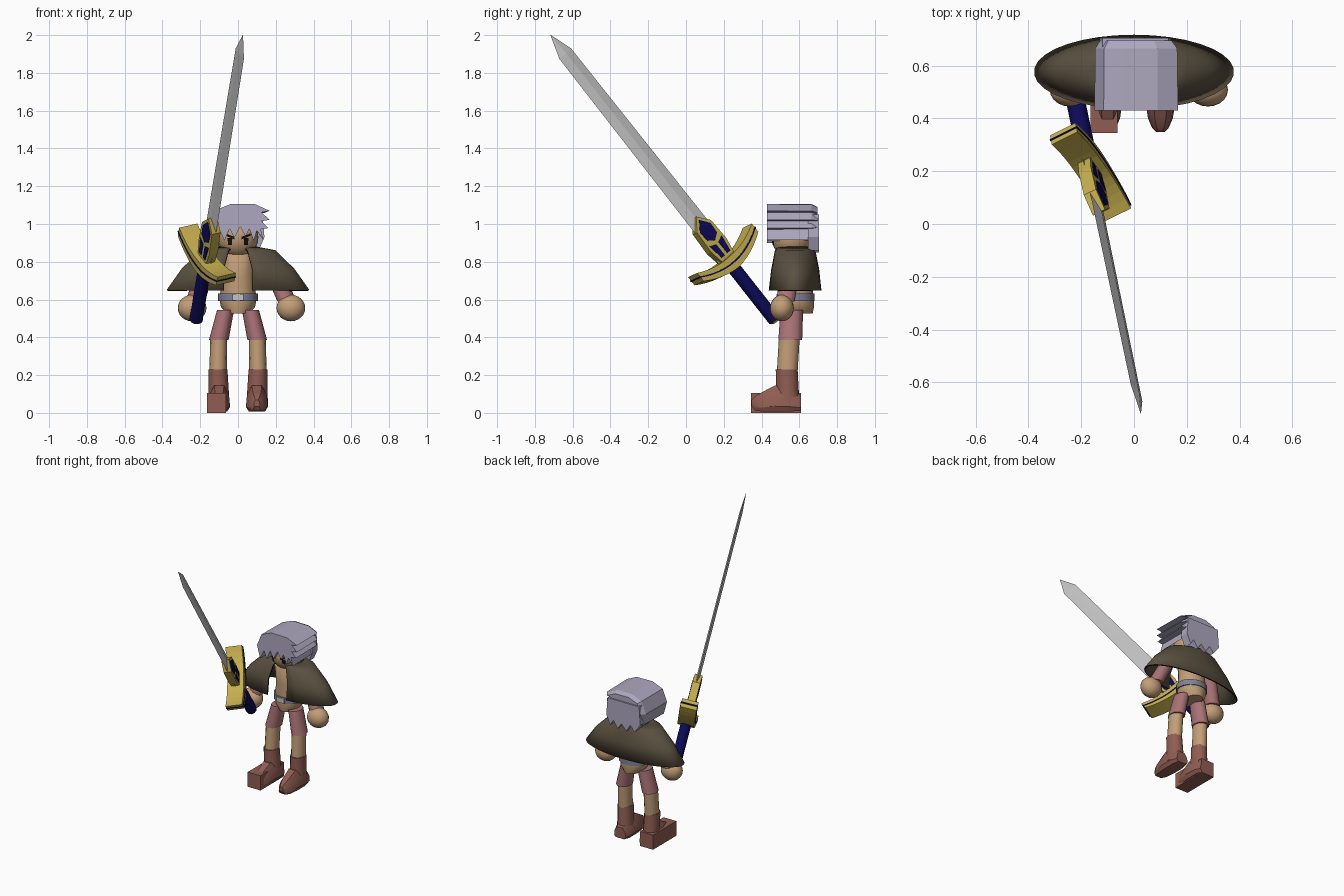
import bpy, bmesh, math
from mathutils import Vector, Matrix

if "Cube" in bpy.data.objects:
    bpy.data.objects.remove(bpy.data.objects["Cube"])


def material(name, r, g, b):
    m = bpy.data.materials.new(name)
    m.diffuse_color = (r, g, b, 1)
    m.use_nodes = True
    m.node_tree.nodes["Principled BSDF"].inputs["Base Color"].default_value = m.diffuse_color
    return m


STEEL = material("steel", .56, .56, .56)
GOLD = material("gold", .56, .43, .08)
SKIN = material("skin", .54, .34, .185)
HAIR = material("lavender_hair", .42, .39, .52)
BELT = material("grey_belt", .22, .22, .32)
CAPE = material("brown_cape", .10, .08, .05)
CLOTH = material("pink_cloth", .40, .17, .18)
LEATHER = material("boot_leather", .28, .11, .085)
BLUE = material("dark_blue", .004, .003, .10)
BLACK = material("black", .006, .005, .005)


def finish(name, bm, mat, smooth=None, matrix=None):
    bmesh.ops.recalc_face_normals(bm, faces=bm.faces)
    me = bpy.data.meshes.new(name)
    bm.to_mesh(me)
    bm.free()
    me.materials.append(mat)
    ob = bpy.data.objects.new(name, me)
    bpy.context.collection.objects.link(ob)
    if matrix:
        ob.matrix_world = matrix
    if smooth:
        bpy.ops.object.select_all(action='DESELECT')
        ob.select_set(True)
        bpy.context.view_layer.objects.active = ob
        bpy.ops.object.shade_smooth_by_angle(angle=math.radians(smooth))
    return ob


def loft(name, rings, mat, smooth=None, matrix=None, closed=True):
    """Skin a stack of equal-length rings; closed rings get end caps."""
    bm = bmesh.new()
    vs = [[bm.verts.new(p) for p in r] for r in rings]
    n = len(rings[0])
    for a, b in zip(vs, vs[1:]):
        for i in range(n if closed else n - 1):
            j = (i + 1) % n
            bm.faces.new((a[i], a[j], b[j], b[i]))
    if closed:
        bm.faces.new(vs[0])
        bm.faces.new(vs[-1])
    return finish(name, bm, mat, smooth, matrix)


def ring(cx, cy, z, rx, ry, n=16):
    return [(cx + rx * math.cos(2 * math.pi * i / n),
             cy + ry * math.sin(2 * math.pi * i / n), z) for i in range(n)]


def stack(name, sections, mat, n=16, matrix=None):
    return loft(name, [ring(*s, n) for s in sections], mat, 40, matrix)


def prism(name, profile, y0, y1, mat, matrix=None):
    return loft(name, [[(x, y, z) for x, z in profile] for y in (y0, y1)], mat, None, matrix)


def ball(name, c, r, mat):
    bm = bmesh.new()
    bmesh.ops.create_uvsphere(bm, u_segments=20, v_segments=12, radius=1)
    bmesh.ops.scale(bm, vec=r, verts=bm.verts)
    bmesh.ops.translate(bm, vec=c, verts=bm.verts)
    return finish(name, bm, mat, 60)


# Torso, belt and buckle
stack("torso", [(0, .585, .525, .06, .085), (0, .585, .56, .09, .092), (0, .585, .60, .098, .092),
                (0, .58, .72, .085, .085), (0, .575, .83, .10, .08), (0, .57, .88, .04, .04)], SKIN)
stack("belt", [(0, .583, .592, .105, .098), (0, .583, .632, .105, .098)], BELT)
prism("buckle", [(-.03, .596), (.03, .596), (.03, .63), (-.03, .63)], .479, .488, STEEL)

# Head and face
HC = Vector((0, .56, .93))
ball("head", HC, (.108, .108, .112), SKIN)


def face_plate(name, pts):
    bm = bmesh.new()
    vs = []
    for x, z in pts:
        y = HC.y - .113 * math.sqrt(max(0, 1 - (x / .113) ** 2 - ((z - HC.z) / .117) ** 2))
        vs.append(bm.verts.new((x, y, z)))
    f = bm.faces.new(vs)
    bmesh.ops.solidify(bm, geom=[f], thickness=.003)
    finish(name, bm, BLACK)


for s, side in ((1, "left"), (-1, "right")):
    face_plate(side + "_eye", [(s * x, z) for x, z in ((.032, .89), (.052, .89), (.056, .925), (.03, .925))])
    face_plate(side + "_brow", [(s * x, z) for x, z in ((.018, .918), (.066, .938), (.066, .95), (.018, .932))])

# Hair: jagged outline carried front to back, plus a ragged back panel
hair = [(-.125, .90), (-.15, .99), (-.115, 1.075), (-.035, 1.107), (.09, 1.105), (.167, 1.07),
        (.125, 1.062), (.167, 1.022), (.125, 1.015), (.16, .978), (.12, .972), (.135, .915),
        (.10, .965), (.083, .91), (.06, .975), (.04, .935), (.012, .985), (-.02, .925),
        (-.045, .975), (-.072, .91), (-.095, .965)]
loft("hair", [[(x * k, y, 1 + (z - 1) * k) for x, z in hair]
              for y, k in ((.43, 1), (.665, .98), (.695, .85))], HAIR)
prism("back_hair", [(-.12, 1.05), (.13, 1.05), (.14, .93), (.11, .86), (.085, .90), (.05, .85), (.02, .89),
                    (-.02, .85), (-.05, .90), (-.085, .86), (-.13, .92)], .645, .705, HAIR)

# Cape: flaring elliptical shell, open at the front
rows = []
for z, rx, ry, gap in ((.875, .10, .095, .035), (.857, .195, .105, .05),
                       (.76, .295, .124, .075), (.648, .375, .136, .075)):
    t0 = math.asin(gap / rx)
    angles = [t0 + (2 * math.pi - 2 * t0) * i / 32 for i in range(33)]
    rows.append([(rx * math.sin(t), .576 - ry * math.cos(t), z) for t in angles])
cape = loft("cape", rows, CAPE, 50, closed=False)
cape.data.materials.append(BLACK)
mod = cape.modifiers.new("thickness", 'SOLIDIFY')
mod.thickness, mod.offset, mod.material_offset_rim = .01, 0, 1

# Legs, boots, arms and hands
for s, side in ((1, "left"), (-1, "right")):
    stack(side + "_shorts", [(s * .102, .552, .385, .052, .063), (s * .066, .56, .545, .045, .06)], CLOTH, 12)
    stack(side + "_leg", [(s * .106, .535, .2, .046, .055), (s * .102, .547, .40, .045, .055)], SKIN, 12)
    stack(side + "_boot_shaft", [(s * .102, .54, .04, .058, .066), (s * .102, .537, .12, .053, .06),
                                 (s * .106, .533, .23, .05, .058)], LEATHER, 12)
    foot = []
    for y, w, z0, z1 in ((.608, .045, .012, .09), (.56, .058, .008, .13), (.47, .058, .008, .145),
                         (.40, .047, .008, .108), (.365, .032, .012, .088), (.348, .016, .035, .068)):
        foot.append([(s * .1 + w * c, y, (z0 + z1) / 2 + (z1 - z0) / 2 * h) for c, h in
                     ((1, -.6), (.75, -1), (-.75, -1), (-1, -.6), (-.9, .3), (-.45, 1), (.45, 1), (.9, .3))])
    loft(side + "_foot", foot, LEATHER, 30)
    hx = .28 if s > 0 else -.243
    stack(side + "_arm", [(hx * .93, .525, .59, .052, .05), (s * .15, .57, .83, .045, .05)], CLOTH, 12)
    ball(side + "_hand", (hx, .508, .555), (.076, .063, .07), SKIN)
prism("foot_block", [(-.165, 0), (-.063, 0), (-.063, .105), (-.165, .105)], .345, .61, LEATHER)

# Sword frame: local x across the blade, y through it, z towards the tip
d = Vector((.128, -.613, .779)).normalized()
w = Vector((-.47, .69, .56))
w = (w - d * w.dot(d)).normalized()
n = d.cross(w)
SWORD = Matrix((w, n, d)).transposed().to_4x4()
SWORD.translation = (-.222, .47, .492)

stack("handle", [(0, 0, .0, .036, .036), (0, 0, .38, .036, .036)], BLUE, 10, SWORD)
stack("pommel", [(0, 0, -.012, .022, .022), (0, 0, .004, .037, .037)], GOLD, 10, SWORD)


def diamond(hw, z, t):
    return [(hw, 0, z), (0, t, z), (-hw, 0, z), (0, -t, z)]


loft("blade", [diamond(.056, .40, .012), diamond(.047, 1.81, .01), diamond(.0008, 1.936, .0008)],
     STEEL, matrix=SWORD)


def crescent(half, end, mid):
    us = [half * (i / 6 - 1) for i in range(13)]
    z = [.385 + .06 * (u / .22) ** 2 for u in us]
    t = [mid + (end - mid) * abs(u) / half for u in us]
    return ([(u, c - k) for u, c, k in zip(us, z, t)] +
            [(u, c + k) for u, c, k in reversed(list(zip(us, z, t)))])


prism("guard", crescent(.22, .028, .038), -.055, .055, GOLD, SWORD)
prism("guard_stripe", crescent(.224, .004, .004), -.058, .058, BLUE, SWORD)

# Gold collar at the blade root with blue inlays
prism("collar", [(-.042, .40), (.042, .40), (.062, .50), (.056, .63), (.0, .695), (-.056, .63), (-.062, .50)],
      -.026, .026, GOLD, SWORD)
inlays = {"upper_inlay": [(-.038, .56), (0, .535), (.038, .56), (.042, .62), (0, .672), (-.042, .62)],
          "left_inlay": [(.010, .44), (.034, .44), (.048, .53), (.010, .515)],
          "right_inlay": [(-.010, .44), (-.034, .44), (-.048, .53), (-.010, .515)]}
for name, pts in inlays.items():
    for s in (1, -1):
        prism(name, pts, s * .024, s * .029, BLUE, SWORD)
